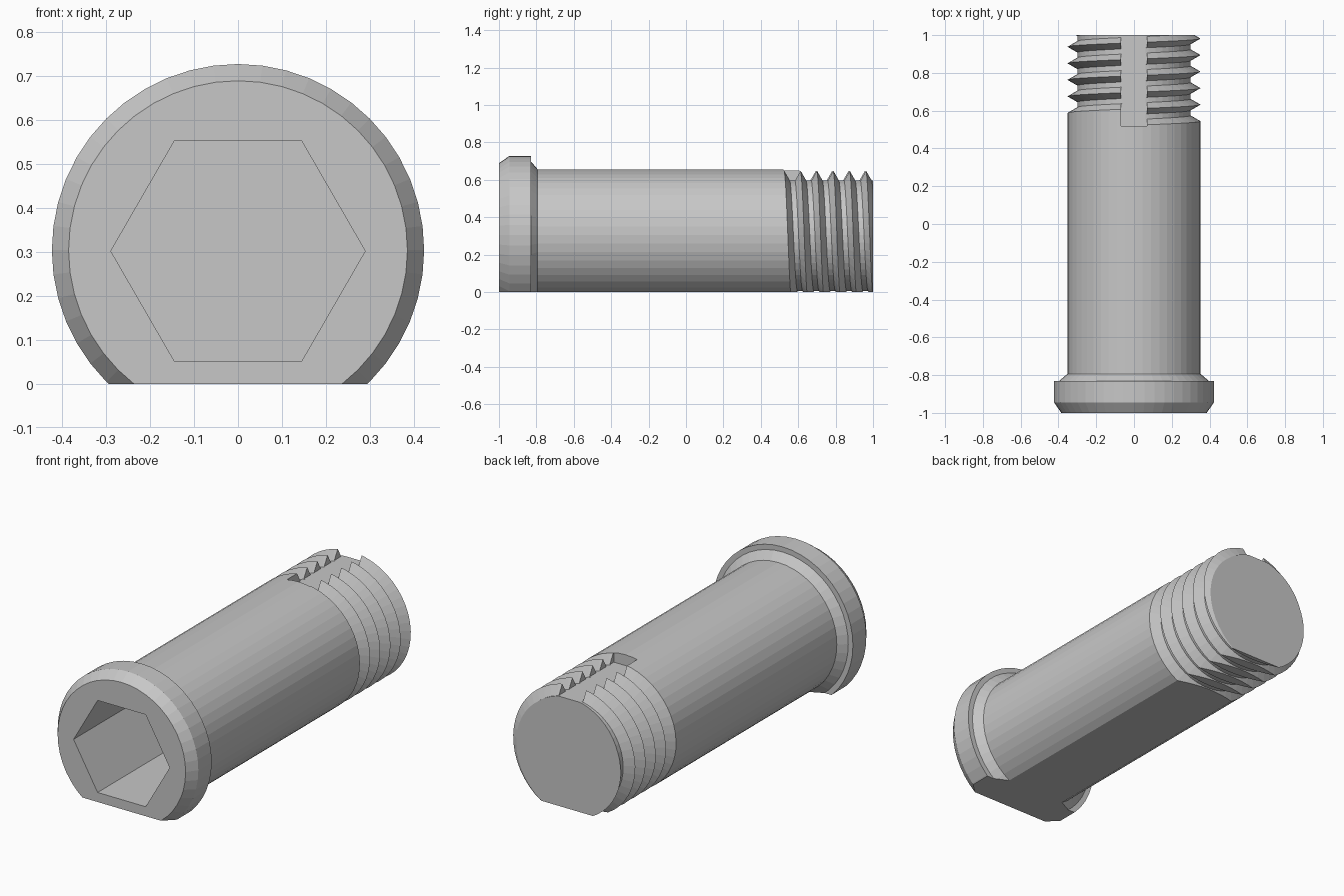
import bpy, bmesh
from math import sin, cos, tau

cube = bpy.data.objects.get("Cube")
if cube:
    bpy.data.objects.remove(cube, do_unlink=True)

AXIS = 0.304            # height of the bolt axis above the ground flat
SIDES = 48
R_SHAFT, R_ROOT = 0.352, 0.30
PITCH, FLANK, START = 0.0875, 0.03, 0.5225

steel = bpy.data.materials.new("steel grey")
STEEL_RGBA = (0.57, 0.57, 0.57, 1)
steel.diffuse_color = STEEL_RGBA
steel.use_nodes = True
steel.node_tree.nodes["Principled BSDF"].inputs["Base Color"].default_value = STEEL_RGBA


def make_object(name, bm):
    bmesh.ops.recalc_face_normals(bm, faces=bm.faces[:])
    mesh = bpy.data.meshes.new(name)
    bm.to_mesh(mesh)
    bm.free()
    mesh.materials.append(steel)
    obj = bpy.data.objects.new(name, mesh)
    bpy.context.collection.objects.link(obj)
    return obj


def prism(name, outline, y0, y1):
    """Extrude an x-z outline along y."""
    bm = bmesh.new()
    face = bm.faces.new([bm.verts.new((x, y0, z)) for x, z in outline])
    moved = bmesh.ops.extrude_face_region(bm, geom=[face])["geom"]
    for v in moved:
        if isinstance(v, bmesh.types.BMVert):
            v.co.y = y1
    return make_object(name, bm)


def cut_flat(bm, point, normal):
    """Trim everything beyond a plane and cap the cut."""
    cut = bmesh.ops.bisect_plane(bm, geom=bm.verts[:] + bm.edges[:] + bm.faces[:],
                                 dist=1e-6, plane_co=point, plane_no=normal,
                                 clear_outer=True)["geom_cut"]
    edges = [e for e in cut if isinstance(e, bmesh.types.BMEdge) and e.is_boundary]
    bmesh.ops.edgeloop_fill(bm, edges=edges)


# Head, collar and shank profile as (radius, y)
body = [(0.385, -1), (0.423, -0.945), (0.423, -0.83), (0.395, -0.83),
        (R_SHAFT, -0.793), (R_SHAFT, START)]


def column(turn):
    """Profile at one angle; the V thread advances one pitch per turn."""
    y = START + PITCH * turn
    pts = body + [(R_SHAFT, y)]
    for k in range(7):
        base = y + k * PITCH
        pts += [(R_ROOT, base + FLANK), (R_ROOT, base + PITCH - FLANK),
                (R_SHAFT, base + PITCH)]
    return pts


# Turned body with helical thread
bm = bmesh.new()
cols = []
for j in range(SIDES + 1):
    a = tau * j / SIDES
    cols.append([bm.verts.new((r * sin(a), y, AXIS + r * cos(a)))
                 for r, y in column(j / SIDES)])
for a, b in zip(cols, cols[1:]):
    for i in range(len(a) - 1):
        bm.faces.new((a[i], a[i + 1], b[i + 1], b[i]))
bm.faces.new([c[0] for c in cols[:-1]])
# Close the thread run-out where the helix starts
n = len(body)
bm.faces.new(cols[0][n:n + 4])
bmesh.ops.remove_doubles(bm, verts=bm.verts[:], dist=1e-5)
bmesh.ops.dissolve_degenerate(bm, edges=bm.edges[:], dist=1e-6)
cut_flat(bm, (0, 1, 0), (0, 1, 0))       # back end
cut_flat(bm, (0, 0, 0), (0, 0, -1))      # long flat underneath
bolt = make_object("flatted_bolt", bm)

# Hexagonal socket and keyway slot
hexagon = [(0.289 * cos(tau * k / 6), AXIS - 0.002 + 0.289 * sin(tau * k / 6))
           for k in range(6)]
slot = [(-0.07, 0.597), (0.07, 0.597), (0.07, 0.8), (-0.07, 0.8)]
cutters = [prism("socket_cutter", hexagon, -1.1, -0.3),
           prism("keyway_cutter", slot, 0.52, 1.1)]
for cutter in cutters:
    cutter.hide_render = True
    mod = bolt.modifiers.new(cutter.name, "BOOLEAN")
    mod.operation = "DIFFERENCE"
    mod.solver = "EXACT"
    mod.object = cutter

# Bake the cuts and discard the helpers
graph = bpy.context.evaluated_depsgraph_get()
baked = bpy.data.meshes.new_from_object(bolt.evaluated_get(graph))
bolt.modifiers.clear()
bolt.data = baked
for cutter in cutters:
    bpy.data.objects.remove(cutter, do_unlink=True)
for poly in bolt.data.polygons:
    poly.use_smooth = False
